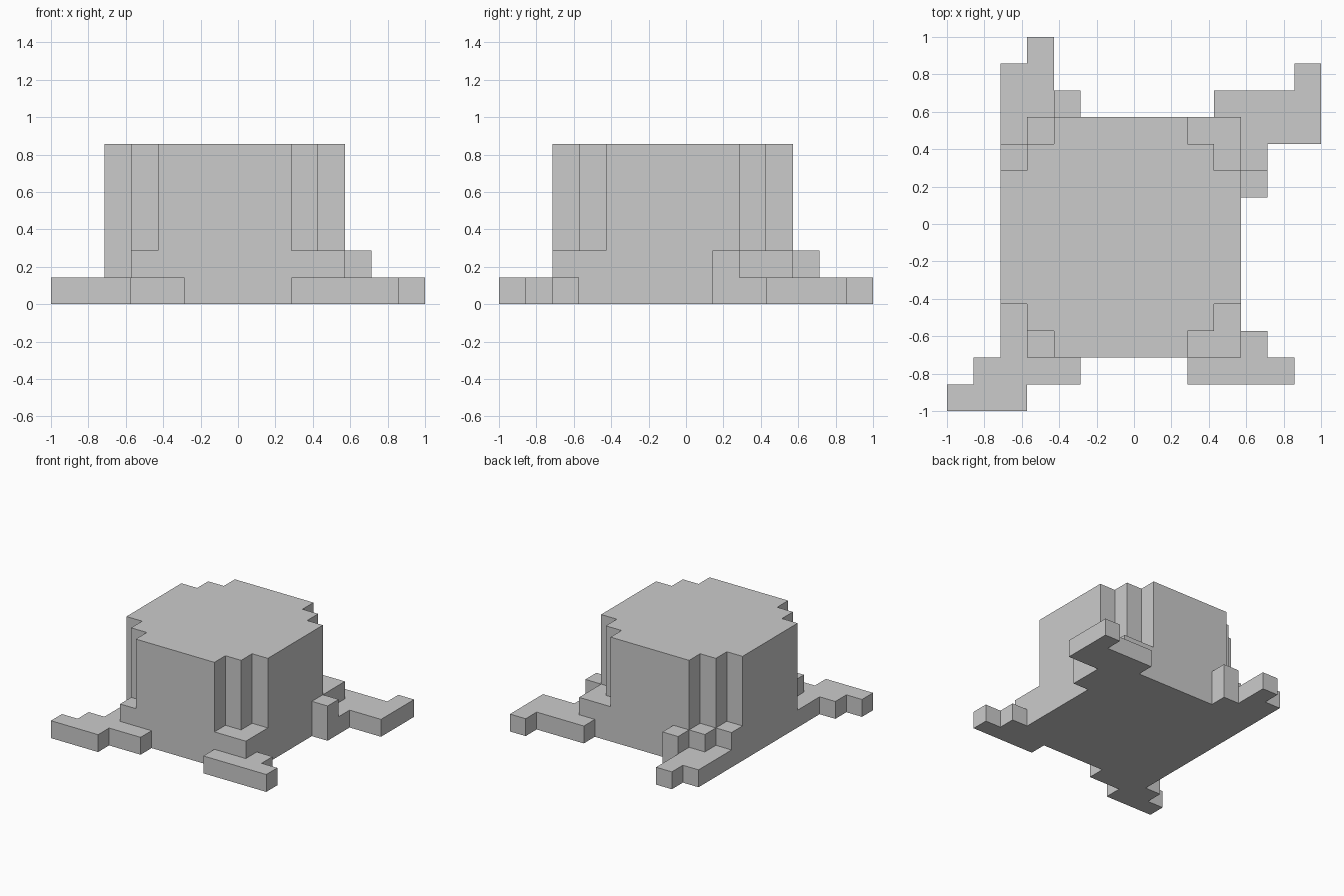
import bpy, bmesh

if "Cube" in bpy.data.objects:
    bpy.data.objects.remove(bpy.data.objects["Cube"])

U = 1 / 7  # size of one block

heights, owner = {}, {}  # column (i, j) -> height in blocks / part name


def fill(part, height, *rects):
    """Stack columns of blocks over rectangles (x0, x1, y0, y1) in block units."""
    for x0, x1, y0, y1 in rects:
        for i in range(x0, x1):
            for j in range(y0, y1):
                heights[i, j] = height
                owner[i, j] = part


# Main block, its corners are overwritten by the feet below
fill("body", 6, (-5, 4, -5, 4))

# Front left foot: flat slab and one raised block
fill("front_left_foot", 1, (-7, -4, -7, -6), (-6, -2, -6, -5), (-5, -4, -5, -3))
fill("front_left_foot", 2, (-4, -3, -5, -4))

# Front right foot: flat slab and raised L-shaped ledge
fill("front_right_foot", 1, (2, 6, -6, -5), (4, 5, -5, -4))
fill("front_right_foot", 2, (2, 4, -5, -4), (3, 4, -4, -3))

# Back right foot: flat slab, raised ledge and side block
fill("back_right_foot", 1, (3, 7, 4, 5), (4, 7, 3, 4), (6, 7, 5, 6), (4, 5, 2, 3))
fill("back_right_foot", 2, (2, 4, 3, 4), (3, 4, 2, 3), (4, 5, 1, 2))

# Back left foot: flat slab and three raised blocks
fill("back_left_foot", 1, (-5, -3, 4, 6), (-4, -3, 6, 7), (-5, -4, 3, 4))
fill("back_left_foot", 2, (-3, -2, 4, 5), (-4, -3, 3, 4), (-5, -4, 2, 3))


def build(part):
    """Make one part from its exposed block faces, merged into large flat faces."""
    bm = bmesh.new()

    def quad(*pts):
        bm.faces.new([bm.verts.new([c * U for c in p]) for p in pts])

    for (i, j), h in heights.items():
        if owner[i, j] != part:
            continue
        a, b, c, d = (i, j), (i + 1, j), (i + 1, j + 1), (i, j + 1)
        quad(*[(*p, h) for p in (a, b, c, d)])
        quad(*[(*p, 0) for p in (d, c, b, a)])
        for p, q, n in ((a, b, (i, j - 1)), (b, c, (i + 1, j)),
                        (c, d, (i, j + 1)), (d, a, (i - 1, j))):
            for z in range(heights.get(n, 0), h):
                quad((*p, z), (*q, z), (*q, z + 1), (*p, z + 1))

    bmesh.ops.remove_doubles(bm, verts=bm.verts, dist=0.001)
    bmesh.ops.dissolve_limit(bm, angle_limit=0.02, verts=bm.verts, edges=bm.edges)
    mesh = bpy.data.meshes.new(part)
    bm.to_mesh(mesh)
    bm.free()
    bpy.context.collection.objects.link(bpy.data.objects.new(part, mesh))


for name in sorted(set(owner.values())):
    build(name)
